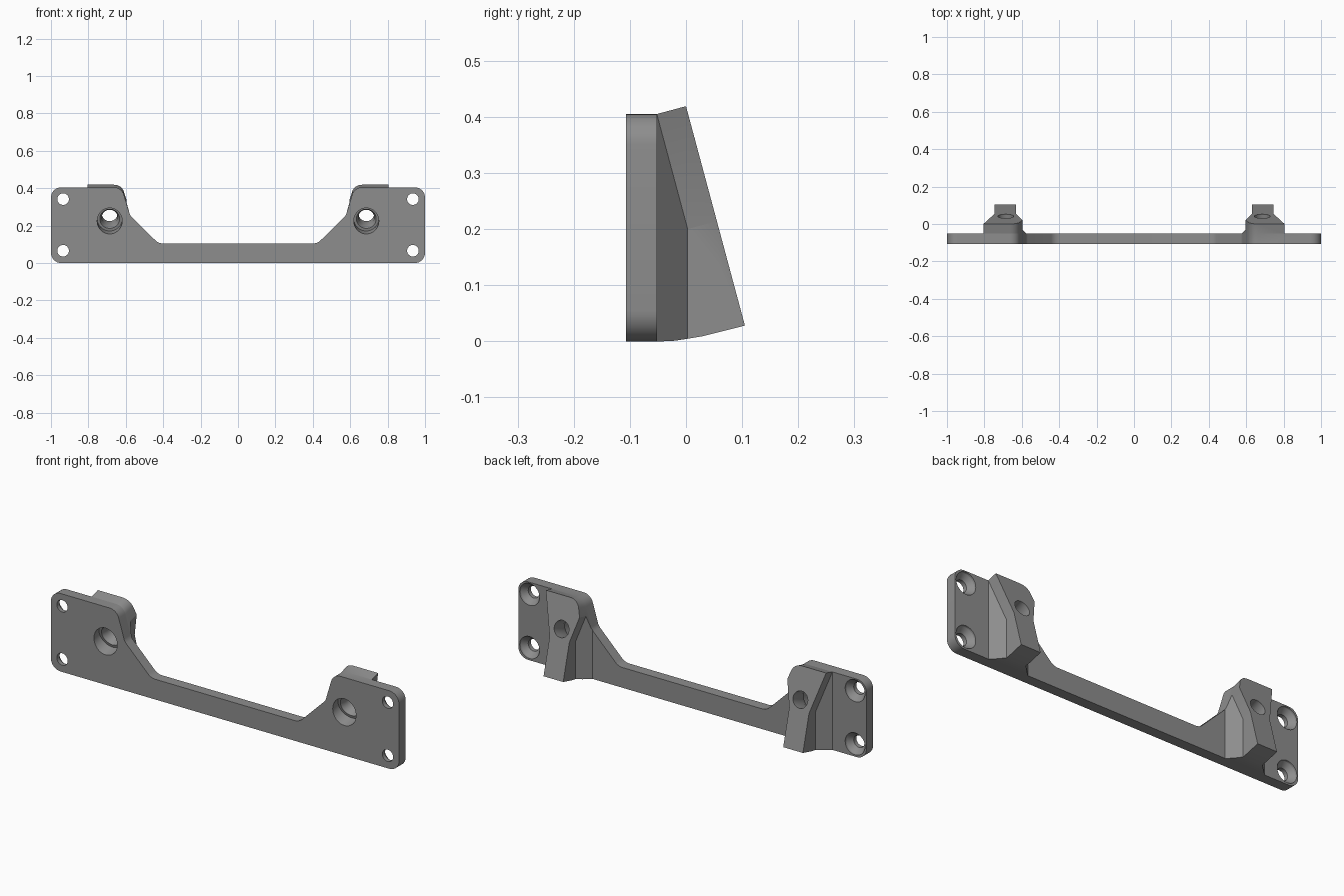
import bpy, bmesh, math
from mathutils import Vector, Matrix

if "Cube" in bpy.data.objects:
    bpy.data.objects.remove(bpy.data.objects["Cube"])

TILT = math.tan(math.radians(15))
AXIS = Vector((0, 1, TILT)).normalized()

grey = bpy.data.materials.new("mid_grey")
grey.diffuse_color = (0.27, 0.27, 0.27, 1)
grey.use_nodes = True
grey.node_tree.nodes["Principled BSDF"].inputs["Base Color"].default_value = grey.diffuse_color


def finish(name, bm):
    bmesh.ops.recalc_face_normals(bm, faces=bm.faces)
    me = bpy.data.meshes.new(name)
    bm.to_mesh(me)
    bm.free()
    me.materials.append(grey)
    ob = bpy.data.objects.new(name, me)
    bpy.context.collection.objects.link(ob)
    return ob


def prism(name, pts, vec):
    """Extrude a 3D polygon along a vector."""
    bm = bmesh.new()
    f = bm.faces.new([bm.verts.new(p) for p in pts])
    r = bmesh.ops.extrude_face_region(bm, geom=[f])
    vs = [v for v in r["geom"] if isinstance(v, bmesh.types.BMVert)]
    bmesh.ops.translate(bm, verts=vs, vec=vec)
    return finish(name, bm)


def lathe(name, origin, axis, prof, n=40):
    """Revolve (distance, radius) pairs about an axis."""
    rot = axis.to_track_quat('Z', 'Y').to_matrix()
    bm = bmesh.new()
    rings = [[bm.verts.new(Vector(origin) + rot @ Vector(
        (r * math.cos(2 * math.pi * i / n), r * math.sin(2 * math.pi * i / n), t)))
        for i in range(n)] for t, r in prof]
    for a, b in zip(rings, rings[1:]):
        for i in range(n):
            bm.faces.new((a[i], a[(i + 1) % n], b[(i + 1) % n], b[i]))
    bm.faces.new(rings[0])
    bm.faces.new(rings[-1])
    return finish(name, bm)


def boolean(ob, other, op):
    m = ob.modifiers.new(op, 'BOOLEAN')
    m.operation, m.object, m.solver = op, other, 'EXACT'
    bpy.context.view_layer.objects.active = ob
    bpy.ops.object.modifier_apply(modifier=m.name)
    bpy.data.objects.remove(other)


def rounded(corners, n=8):
    """Fillet (x, z, radius) corners of a polygon."""
    out = []
    for i, (x, z, r) in enumerate(corners):
        p = Vector((x, z))
        a = (Vector(corners[i - 1][:2]) - p).normalized()
        b = (Vector(corners[(i + 1) % len(corners)][:2]) - p).normalized()
        half = a.angle(b) / 2
        if r == 0:
            out.append(p)
            continue
        c = p + (a + b).normalized() * r / math.sin(half)
        d0 = p + a * r / math.tan(half) - c
        d1 = p + b * r / math.tan(half) - c
        sweep = d0.angle_signed(d1)
        for k in range(n + 1):
            out.append(c + Matrix.Rotation(-sweep * k / n, 2) @ d0)
    return out


# Mounting plate
inner = [(0.425, 0.105, 0.06), (0.577, 0.255, 0.05), (0.622, 0.405, 0.055)]
half = inner + [(1, 0.405, 0.055), (1, 0, 0.055)]
outline = rounded(half + [(-x, z, r) for x, z, r in reversed(half)])
plate = prism("mounting_bracket", [(p.x, -0.107, p.y) for p in outline], (0, 0.055, 0))

# Side profile of the boss: curved foot, sloping back face
side = [(-0.07, 0), (-0.04, 0), (-0.02, 0.001), (0, 0.004), (0.03, 0.009),
        (0.06, 0.0165), (0.105, 0.028), (0, 0.419), (-0.052, 0.405), (-0.07, 0.402)]
# Plan of the flared column, and face outline of the tilted pad
plan = [(0.805, -0.07), (0.805, -0.052), (0.745, 0.003), (0.745, 0.15),
        (0.632, 0.15), (0.632, 0.003), (0.575, -0.052), (0.575, -0.07)]
pad = [(0.805, 0.45), (0.805, 0.405), (0.745, 0.2), (0.745, -0.1),
       (0.632, -0.1), (0.632, 0.2), (0.575, 0.405), (0.575, 0.45)]
# Clip that carries the plate's rounded shoulder through the boss
clip = rounded([(0.5, -0.2, 0), (0.5, 0.178, 0)] + inner[1:] + [(0.9, 0.405, 0), (0.9, -0.2, 0)])

for s in (1, -1):
    boss = prism("boss", [(s * x, y, -0.1) for x, y in plan], (0, 0, 0.6))
    boolean(boss, prism("pad", [(s * x, -0.052 + (0.405 - z) * TILT, z) for x, z in pad],
                        (0, 0.13, 0.13 * TILT)), 'UNION')
    boolean(boss, prism("side", [(s * 0.5, y, z) for y, z in side], (s * 0.4, 0, 0)), 'INTERSECT')
    boolean(boss, prism("clip", [(s * p.x, -0.08, p.y - 0.028 * TILT) for p in clip],
                        (0, 0.25, 0.25 * TILT)), 'INTERSECT')
    boolean(plate, boss, 'UNION')
    # Tilted counterbored bolt hole
    boolean(plate, lathe("bolt_cut", (s * 0.686, -0.107, 0.225), AXIS,
                         [(-0.05, 0.067), (0.045, 0.067), (0.045, 0.053), (0.075, 0.042),
                          (0.3, 0.042)]), 'DIFFERENCE')
    # Countersunk screw holes
    for z in (0.066, 0.342):
        boolean(plate, lathe("screw_cut", (s * 0.935, -0.12, z), Vector((0, 1, 0)),
                             [(0, 0.031), (0.035, 0.031), (0.06, 0.055), (0.068, 0.057),
                              (0.09, 0.057)]), 'DIFFERENCE')

bpy.ops.object.select_all(action='DESELECT')
plate.select_set(True)
bpy.context.view_layer.objects.active = plate
bpy.ops.object.shade_smooth_by_angle(angle=math.radians(25))
